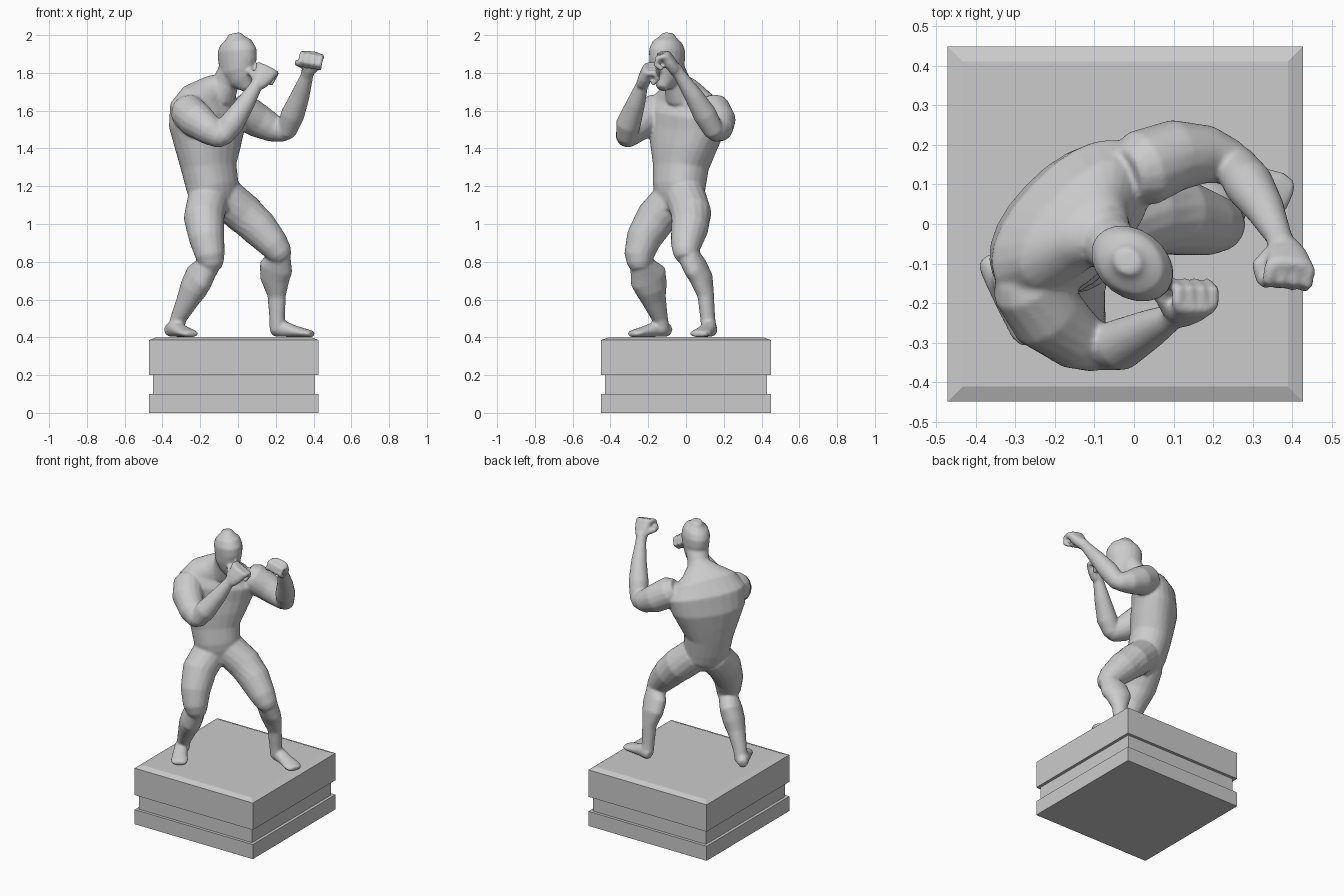
import bpy, bmesh, math
from mathutils import Vector as V


def superellipse(a, p):
    c, s = math.cos(a), math.sin(a)
    return math.copysign(abs(c) ** p, c), math.copysign(abs(s) ** p, s)


def loft(bm, rings, facing, n=16, p=1.0):
    """Closed tube through (x, y, z, half width, half depth) rings with rounded ends."""
    rings = [r if len(r) == 5 else (*r, r[3]) for r in rings]
    pts = [V(r[:3]) for r in rings]
    tans = [(pts[min(i + 1, len(pts) - 1)] - pts[max(i - 1, 0)]).normalized()
            for i in range(len(pts))]
    stack = [(q, t, r[3], r[4]) for q, t, r in zip(pts, tans, rings)]
    for end, sign in ((0, -1), (-1, 1)):
        q, t, w, d = stack[end]
        cap = (q + t * sign * min(w, d) * 0.5, t, w * 0.7, d * 0.7)
        stack = [cap] + stack if sign < 0 else stack + [cap]
    loops = []
    for q, t, w, d in stack:
        f = V(facing)
        f = (f - t * f.dot(t)).normalized()
        side = t.cross(f)
        loop = []
        for k in range(n):
            c, s = superellipse(2 * math.pi * k / n, p)
            loop.append(bm.verts.new(q + side * c * w + f * s * d))
        loops.append(loop)
    faces = [bm.faces.new(loops[0]), bm.faces.new(loops[-1])]
    for a, b in zip(loops, loops[1:]):
        for k in range(n):
            j = (k + 1) % n
            faces.append(bm.faces.new((a[k], a[j], b[j], b[k])))
    bmesh.ops.recalc_face_normals(bm, faces=faces)


def fist(bm, c, spread, up, thumb):
    """Palm block, four curled fingers and a thumb."""
    c, u = V(c), V(up).normalized()
    s = V(spread)
    s = (s - u * s.dot(u)).normalized()
    m = s.cross(u)

    def at(a, b, d, r, r2=None):
        return (*(c + s * a + u * b + m * d), r, r2 or r)

    loft(bm, [at(0, -.06, 0, .036, .03), at(0, -.02, 0, .052, .032),
              at(0, .035, 0, .062, .028)], m, p=.8)
    for k in range(4):
        a = (k - 1.5) * .033
        loft(bm, [at(a, .035, .0, .017), at(a, .048, .035, .017),
                  at(a, .022, .062, .016), at(a, -.012, .048, .015)], s, n=8)
    loft(bm, [at(thumb * .04, -.035, .005, .02), at(thumb * .072, -.01, .03, .019),
              at(thumb * .058, .012, .066, .015)], u, n=8)


bm = bmesh.new()
F = (.72, -.7, 0)

# torso, neck and head
loft(bm, [(-.10, -.05, 1.09, .09, .085), (-.12, -.035, 1.14, .135, .115),
          (-.135, -.035, 1.2, .145, .125), (-.155, -.027, 1.3, .155, .13),
          (-.16, -.015, 1.4, .195, .14), (-.167, .0, 1.5, .235, .145),
          (-.155, .005, 1.6, .25, .14), (-.135, .0, 1.67, .2, .105),
          (-.10, -.015, 1.72, .115, .08)], F, n=24, p=.9)
loft(bm, [(-.1, -.02, 1.68, .09), (-.06, -.05, 1.76, .07), (-.02, -.085, 1.84, .07)], F)
loft(bm, [(.045, -.125, 1.73, .035, .04), (.022, -.115, 1.765, .058, .078),
          (.0, -.105, 1.81, .076, .102), (-.003, -.1, 1.87, .084, .113),
          (-.005, -.1, 1.92, .086, .113), (-.01, -.097, 1.96, .074, .09),
          (-.015, -.095, 1.988, .043, .05)], (.8, -.6, 0), n=20)

# right arm: upper arm, forearm, fist
loft(bm, [(-.27, -.15, 1.6, .095), (-.22, -.23, 1.55, .098), (-.14, -.295, 1.49, .078),
          (-.09, -.315, 1.46, .062)], (0, 0, 1))
loft(bm, [(-.085, -.315, 1.46, .056), (-.035, -.305, 1.53, .066), (.04, -.265, 1.64, .05),
          (.095, -.235, 1.73, .034), (.115, -.22, 1.765, .036)], F)
fist(bm, (.14, -.215, 1.79), (-1, 0, .4), (.4, .3, .8), 1)

# left arm
loft(bm, [(.02, .14, 1.6, .098), (.11, .175, 1.545, .09), (.19, .175, 1.505, .073),
          (.25, .155, 1.49, .056)], (0, 0, 1))
loft(bm, [(.255, .15, 1.49, .054), (.29, .1, 1.58, .063), (.33, .04, 1.68, .05),
          (.365, -.03, 1.785, .034), (.375, -.06, 1.825, .036)], F)
fist(bm, (.39, -.09, 1.865), (1, -.05, -.25), (.1, -.5, .8), -1)

# right leg: thigh, shin, foot
R = (.5, -.85, 0)
loft(bm, [(-.16, -.07, 1.13, .108), (-.18, -.16, 1.03, .108), (-.165, -.225, .92, .094),
          (-.147, -.25, .83, .078), (-.14, -.245, .79, .066)], R)
loft(bm, [(-.15, -.24, .79, .06), (-.205, -.2, .72, .07, .105), (-.235, -.185, .66, .07, .09),
          (-.265, -.17, .6, .058, .068), (-.315, -.138, .5, .043), (-.33, -.13, .44, .044)], R)
loft(bm, [(-.362, -.098, .438, .034, .036), (-.335, -.14, .448, .042, .046),
          (-.295, -.21, .432, .048, .031), (-.262, -.262, .422, .055, .022),
          (-.248, -.285, .418, .045, .018)], (0, 0, 1))

# left leg
L = (.9, -.42, 0)
loft(bm, [(-.07, .0, 1.14, .108), (.03, .028, 1.055, .108), (.11, .02, .98, .1),
          (.19, .0, .89, .081), (.225, -.002, .84, .066)], L)
loft(bm, [(.222, .01, .84, .058), (.202, .05, .77, .06, .092), (.195, .082, .71, .058, .082),
          (.205, .105, .62, .043, .05), (.207, .115, .5, .039, .042),
          (.21, .122, .44, .042)], L)
loft(bm, [(.192, .135, .438, .034, .036), (.23, .122, .448, .042, .046),
          (.3, .1, .432, .048, .031), (.36, .077, .422, .058, .022),
          (.387, .066, .418, .048, .018)], (0, 0, 1))

# merge the limbs into one continuous figure
mesh = bpy.data.meshes.new("boxer_figure")
bm.to_mesh(mesh)
bm.free()
figure = bpy.data.objects.new("boxer_figure", mesh)
bpy.context.collection.objects.link(figure)
rem = figure.modifiers.new("merge", 'REMESH')
rem.mode, rem.voxel_size, rem.use_smooth_shade = 'VOXEL', .008, True
smo = figure.modifiers.new("soften", 'SMOOTH')
smo.factor, smo.iterations = .5, 6
bpy.context.view_layer.objects.active = figure
figure.select_set(True)
for name in ("merge", "soften"):
    bpy.ops.object.modifier_apply(modifier=name)

# stepped plinth with a recessed band and chamfered top
bm = bmesh.new()
prev = None
for z, inset in ((0, 0), (.1, 0), (.1, .02), (.2, .02), (.2, 0), (.385, 0), (.4, .038)):
    h = .449 - inset
    ring = [bm.verts.new((x * h - .022, y * h, z))
            for x, y in ((-1, -1), (1, -1), (1, 1), (-1, 1))]
    if prev:
        for k in range(4):
            j = (k + 1) % 4
            bm.faces.new((prev[k], prev[j], ring[j], ring[k]))
    else:
        bm.faces.new(ring[::-1])
    prev = ring
bm.faces.new(prev)
mesh = bpy.data.meshes.new("plinth")
bm.to_mesh(mesh)
bm.free()
bpy.context.collection.objects.link(bpy.data.objects.new("plinth", mesh))
